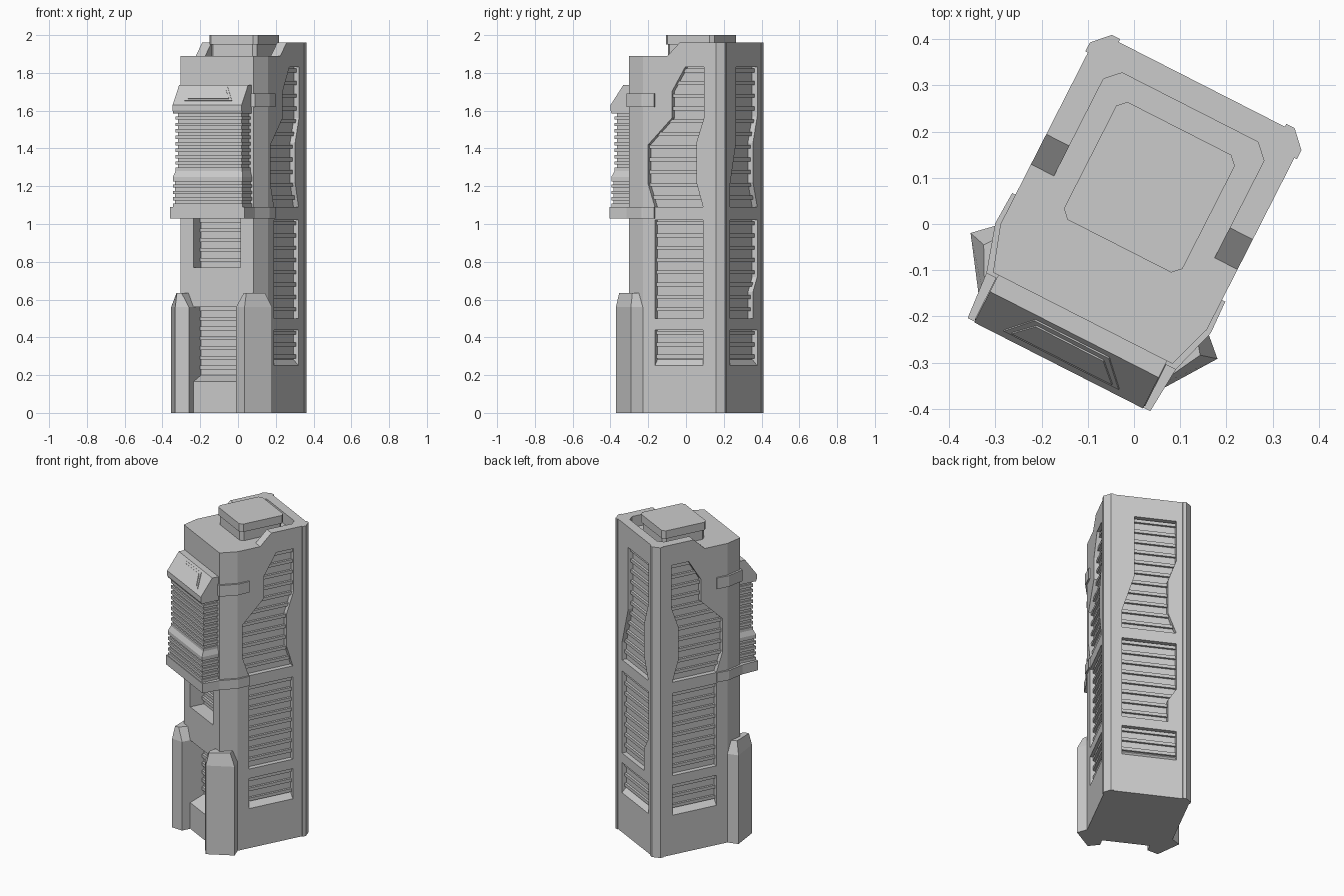
import bpy, bmesh
from math import sin, cos, radians
from mathutils import Vector

if "Cube" in bpy.data.objects:
    bpy.data.objects.remove(bpy.data.objects["Cube"])

A = radians(27)
HW, BACK, FRONT = 0.251, 0.336, -0.232      # half width, back wall, front wall


def world(p):
    """Tower frame (u across, v to the back, z up), turned on the ground."""
    u, v, z = p[0] - 0.0065, p[1], p[2]
    return Vector((u * cos(A) + v * sin(A), -u * sin(A) + v * cos(A), z))


def mesh_object(name, loops):
    """Each entry of loops is a list of rings that is lofted and capped."""
    bm = bmesh.new()
    for rings in loops:
        vs = [[bm.verts.new(world(p)) for p in r] for r in rings]
        n = len(vs[0])
        for a, b in zip(vs, vs[1:]):
            for i in range(n):
                j = (i + 1) % n
                bm.faces.new((a[i], a[j], b[j], b[i]))
        bm.faces.new(vs[0][::-1])
        bm.faces.new(vs[-1])
    bmesh.ops.recalc_face_normals(bm, faces=bm.faces)
    me = bpy.data.meshes.new(name)
    bm.to_mesh(me)
    bm.free()
    ob = bpy.data.objects.new(name, me)
    bpy.context.collection.objects.link(ob)
    return ob


def prism(pts, f, a, b):
    return [[f(p, q, t) for p, q in pts] for t in (a, b)]


def plan(p, q, t): return (p, q, t)
def side_profile(p, q, t): return (t, p, q)
def right_wall(p, q, t): return (HW - t, p, q)
def left_wall(p, q, t): return (t - HW, p, q)
def back_wall(p, q, t): return (p, BACK - t, q)
def front_niche(p, q, t): return (p, -0.143 - 0.03 + t, q)


def mirrored(half):
    return half + [(-x, y) for x, y in reversed(half)]


def rect(a, b, c, d):
    return [(a, c), (b, c), (b, d), (a, d)]


def cut(target, rings):
    c = mesh_object("cutter", [rings])
    c.hide_render = True
    m = target.modifiers.new("cut", "BOOLEAN")
    m.object, m.operation, m.solver = c, "DIFFERENCE", "EXACT"
    bpy.context.view_layer.objects.active = target
    bpy.ops.object.modifier_apply(modifier=m.name)
    bpy.data.objects.remove(c)


def span(poly, z):
    """Left and right limits of a panel outline at height z."""
    xs = []
    for (x0, z0), (x1, z1) in zip(poly, poly[1:] + poly[:1]):
        if z0 != z1 and min(z0, z1) <= z <= max(z0, z1):
            xs.append(x0 + (x1 - x0) * (z - z0) / (z1 - z0))
    return min(xs), max(xs)


def slats(name, poly, f, pitch=0.065, h=0.02):
    lo, hi = min(p[1] for p in poly), max(p[1] for p in poly)
    n = round((hi - lo) / pitch)
    parts = []
    for i in range(n):
        z0 = lo + (i + 0.6) * (hi - lo) / n
        z1 = z0 + h
        (a, b), (c, d) = span(poly, z0), span(poly, z1)
        parts.append(prism([(a, z0), (b, z0), (d, z1), (c, z1)], f, 0.016, 0.034))
    mesh_object(name, parts)


# Main shaft
outline = mirrored([(0.218, FRONT), (HW, -0.132), (HW, 0.305), (0.22, BACK)])
body = mesh_object("tower_body", [prism(outline, plan, 0, 1.89)])

# Recessed slatted panels on the two sides and the back
side_top = [(-0.06, 1.09), (-0.10, 1.21), (-0.10, 1.42), (0.04, 1.56), (0.04, 1.70),
            (0.119, 1.83), (0.231, 1.83), (0.231, 1.56), (0.186, 1.43), (0.186, 1.22), (0.226, 1.09)]
back_top = [(0.155, 1.09), (0.155, 1.20), (0.08, 1.44), (0.08, 1.83), (-0.165, 1.83),
            (-0.165, 1.57), (-0.115, 1.43), (-0.115, 1.22), (-0.165, 1.09)]
back_mid = [(0.155, 0.5), (0.155, 1.02), (-0.165, 1.02), (-0.165, 0.72), (-0.115, 0.64), (-0.115, 0.5)]
side_set = [side_top, rect(-0.06, 0.226, 0.5, 1.02), rect(-0.06, 0.226, 0.25, 0.44)]
back_set = [back_top, back_mid, rect(-0.165, 0.155, 0.25, 0.44)]
for label, f, panels in (("right", right_wall, side_set), ("left", left_wall, side_set),
                         ("back", back_wall, back_set)):
    for level, poly in zip(("upper", "middle", "lower"), panels):
        cut(body, prism(poly, f, -0.05, 0.03))
        slats(f"{label}_{level}_slats", poly, f)
    # sloped sill of the lowest panel
    a, b = panels[2][0][0], panels[2][1][0]
    mesh_object(f"{label}_sill", [[[f(x, 0.25, 0), f(x, 0.25, 0.032), f(x, 0.285, 0.032)] for x in (a, b)]])

# Front entry niche with sloped floor, and the window niche above it
for label, z0, z1, rise in (("entry", 0.165, 0.56, 0.035), ("window", 0.77, 1.03, 0.0)):
    k = 0.057 / 0.089
    cut(body, prism([(-0.289, z0 - rise * k), (-0.143, z0 + rise), (-0.143, z1), (-0.289, z1)],
                    side_profile, -0.14, 0.14))
    slats(f"{label}_slats", rect(-0.14, 0.14, z0 + rise, z1), front_niche, 0.05)

# Parapet with sloped ends
u_shape = mirrored([(0.195, 0.014), (HW, 0.014), (HW, 0.305), (0.22, BACK)])
inner = [(-0.195, 0.25), (-0.165, 0.28), (0.165, 0.28), (0.195, 0.25)]
u_shape += inner
mesh_object("parapet", [[[(x, y, 1.89) for x, y in u_shape],
                         [(x, 0.087 if y == 0.014 else y, 1.96) for x, y in u_shape]]])

# Back corner trims
for s, label in ((1, "right"), (-1, "left")):
    trim = [(0.245, 0.285), (0.257, 0.285), (0.257, 0.307), (0.222, 0.343), (0.202, 0.343), (0.202, 0.33), (0.22, 0.305)]
    mesh_object(f"{label}_corner_trim", [prism([(s * x, y) for x, y in trim], plan, 0, 1.96)])


# Roof block in two tiers
def block(w, y0, y1, c):
    return mirrored([(w - c, y0), (w, y0 + c), (w, y1 - c), (w - c, y1)])


mesh_object("roof_block_base", [prism(block(0.136, -0.049, 0.221, 0.018), plan, 1.88, 1.95)])
mesh_object("roof_block_cap", [prism(block(0.144, -0.057, 0.229, 0.018), plan, 1.95, 2.0)])

# Ledge below the bay and strap beside its roof, both wrapping the corners
wrap = [(0.23, -0.24), (0.262, -0.135), (0.259, -0.06), (0.245, -0.06), (0.24, -0.13)]
mesh_object("bay_ledge", [prism(mirrored([(0.222, -0.345)] + wrap), plan, 1.03, 1.09)])
for s, label in ((1, "right"), (-1, "left")):
    strap = [(s * x, y) for x, y in [(0.19, -0.24)] + wrap + [(0.21, -0.225), (0.19, -0.225)]]
    mesh_object(f"{label}_strap", [prism(strap, plan, 1.62, 1.69)])


# Ribbed bay: a stack of rectangular rings
def ring(z, w, v):
    return [(-w, -0.22, z), (-w, v, z), (w, v, z), (w, -0.22, z)]


rings = []
for z0, n, w, v in ((1.09, 4, 0.207, -0.341), (1.28, 9, 0.198, -0.327)):
    for i in range(n):
        z = z0 + i * 0.034
        rings += [ring(z, w, v), ring(z + 0.018, w, v),
                  ring(z + 0.018, w - 0.009, v + 0.009), ring(z + 0.034, w - 0.009, v + 0.009)]
    if n == 4:
        rings += [ring(1.226, w, v), ring(1.25, w, v)]
mesh_object("ribbed_bay", [rings])
mesh_object("bay_roof", [[ring(1.586, 0.205, -0.341), ring(1.60, 0.205, -0.347),
                          ring(1.63, 0.205, -0.347), ring(1.735, 0.205, -0.272)]])


# Raised trapezoid frame on the sloped bay roof
def on_roof(p, k, t):
    return (p, -0.347 + 0.075 * k - 0.81 * t, 1.63 + 0.105 * k + 0.58 * t)


mesh_object("bay_roof_plate", [prism([(-0.14, 0.2), (0.14, 0.2), (0.09, 0.88), (-0.09, 0.88)], on_roof, -0.01, 0.004),
                               prism([(-0.122, 0.28), (0.122, 0.28), (0.082, 0.78), (-0.082, 0.78)], on_roof, 0, 0.008)])

# Front corner buttresses with tapered tops
foot = [(0.251, -0.132), (0.30, -0.178), (0.206, -0.315), (0.14, -0.285), (0.14, -0.225), (0.2, -0.2)]
head = [(0.242, -0.16), (0.263, -0.188), (0.206, -0.295), (0.185, -0.283), (0.17, -0.225), (0.2, -0.2)]
for s, label in ((1, "right"), (-1, "left")):
    mesh_object(f"{label}_buttress", [[[(s * x, y, z) for x, y in pts]
                                       for pts, z in ((foot, 0), (foot, 0.56), (head, 0.635))]])
